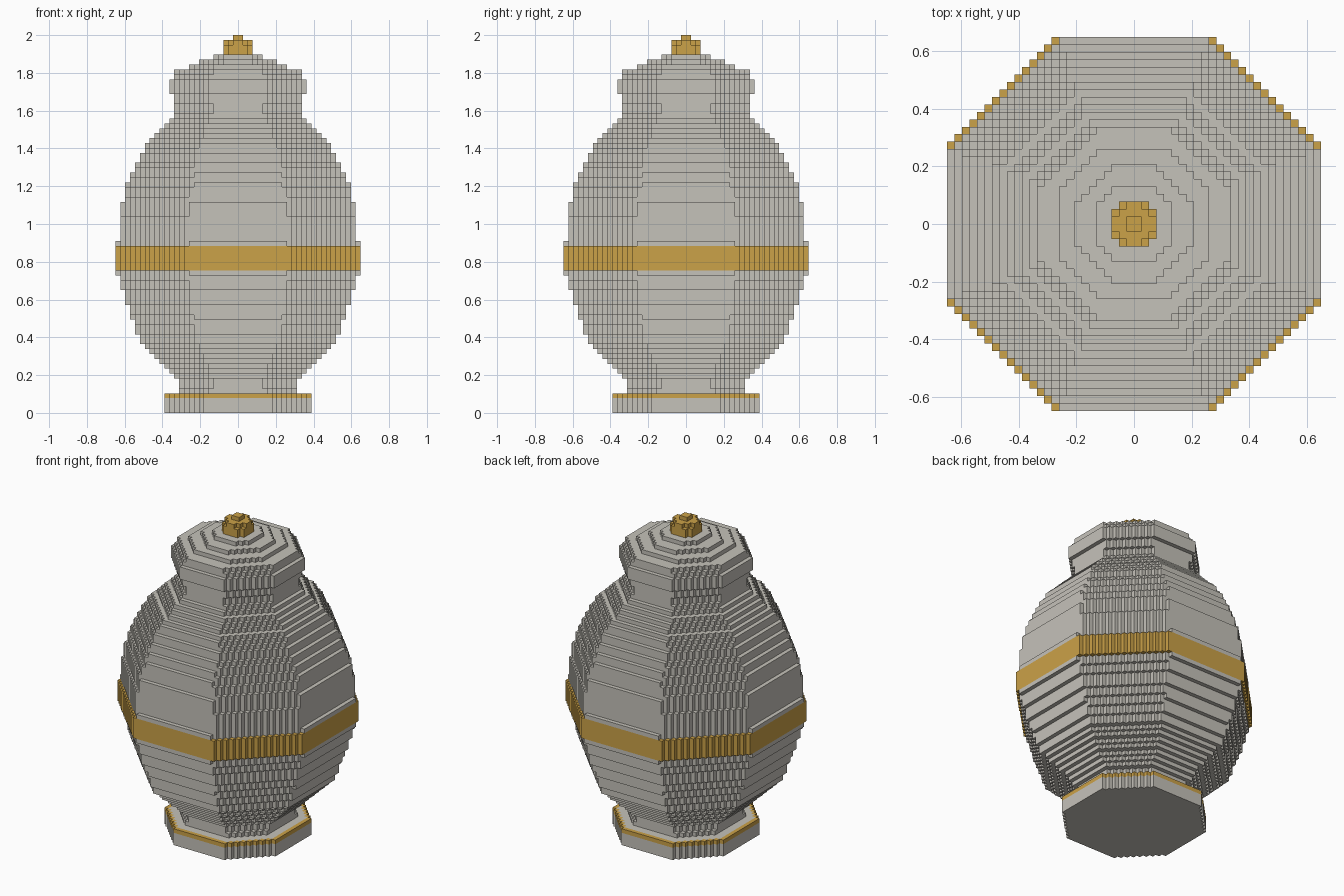
import bpy, bmesh, math

if "Cube" in bpy.data.objects:
    bpy.data.objects.remove(bpy.data.objects["Cube"])

V = 2 / 77          # block size
# Octagonal profile: (layer, apothem in blocks), linearly interpolated
PROFILE = [(0, 15), (3, 15), (4, 12.2), (5, 11.8), (6, 11.8), (7, 12.8), (14, 19.9),
           (28, 24.7), (29, 25), (33, 25), (34, 24.6), (35, 24.2), (39, 24.05), (42, 23.6),
           (43, 23.4), (46, 22.6), (48, 21.8), (49, 21.4), (50, 20.8), (51, 20.4),
           (52, 19.8), (54, 18.7), (59, 14.0), (60, 12.9), (61, 12.6), (62, 12.6),
           (63, 12.9), (64, 12.9), (65, 14), (67, 14), (68, 13.3), (69, 12.7), (70, 10),
           (71, 7.6), (72, 5), (73, 2.9), (74, 3.2), (75, 2.6), (76, 1)]


def radius(k):
    for (k0, r0), (k1, r1) in zip(PROFILE, PROFILE[1:]):
        if k0 <= k <= k1:
            return r0 + (r1 - r0) * (k - k0) / (k1 - k0)
    return 0


RADII = [radius(k) for k in range(77)]


def filled(i, j, k):
    if not 0 <= k < 77:
        return False
    x, y, r = abs(i + 0.5), abs(j + 0.5), RADII[k] + 1e-6
    return x <= r and y <= r and x + y <= r * math.sqrt(2)


def material(name, color):
    m = bpy.data.materials.new(name)
    m.diffuse_color = (*color, 1)
    m.use_nodes = True
    m.node_tree.nodes["Principled BSDF"].inputs["Base Color"].default_value = m.diffuse_color
    return m


STONE = material("warm_grey_stone", (0.56, 0.54, 0.49))
GOLD = material("gold", (0.60, 0.36, 0.065))

# Outward directions with the four corners of each block face
SIDES = [((1, 0, 0), [(1, 0, 0), (1, 1, 0), (1, 1, 1), (1, 0, 1)]),
         ((-1, 0, 0), [(0, 0, 0), (0, 0, 1), (0, 1, 1), (0, 1, 0)]),
         ((0, 1, 0), [(0, 1, 0), (0, 1, 1), (1, 1, 1), (1, 1, 0)]),
         ((0, -1, 0), [(0, 0, 0), (1, 0, 0), (1, 0, 1), (0, 0, 1)]),
         ((0, 0, 1), [(0, 0, 1), (1, 0, 1), (1, 1, 1), (0, 1, 1)]),
         ((0, 0, -1), [(0, 0, 0), (0, 1, 0), (1, 1, 0), (1, 0, 0)])]


def block_part(name, first, last, is_gold):
    """Outer faces of all blocks in layers first..last."""
    bm = bmesh.new()
    verts = {}
    for k in range(first, last + 1):
        n = math.ceil(RADII[k]) + 1
        for i in range(-n, n):
            for j in range(-n, n):
                if not filled(i, j, k):
                    continue
                open_sides = [s for s in SIDES
                              if not filled(i + s[0][0], j + s[0][1], k + s[0][2])]
                edge = any(s[0][2] == 0 for s in open_sides)
                for _, corners in open_sides:
                    loop = []
                    for a, b, c in corners:
                        p = (i + a, j + b, k + c)
                        if p not in verts:
                            verts[p] = bm.verts.new([q * V for q in p])
                        loop.append(verts[p])
                    bm.faces.new(loop).material_index = int(is_gold(k, edge))
    mesh = bpy.data.meshes.new(name)
    bm.to_mesh(mesh)
    bm.free()
    mesh.materials.append(STONE)
    mesh.materials.append(GOLD)
    bpy.context.collection.objects.link(bpy.data.objects.new(name, mesh))


# Foot with a gold edge ring, body with a gold band, lid, gold knob
block_part("foot", 0, 3, lambda k, edge: k == 3 and edge)
block_part("lower_body", 4, 28, lambda k, edge: False)
block_part("waist_band", 29, 33, lambda k, edge: True)
block_part("upper_body_and_neck", 34, 64, lambda k, edge: False)
block_part("lid", 65, 72, lambda k, edge: False)
block_part("lid_knob", 73, 76, lambda k, edge: True)
